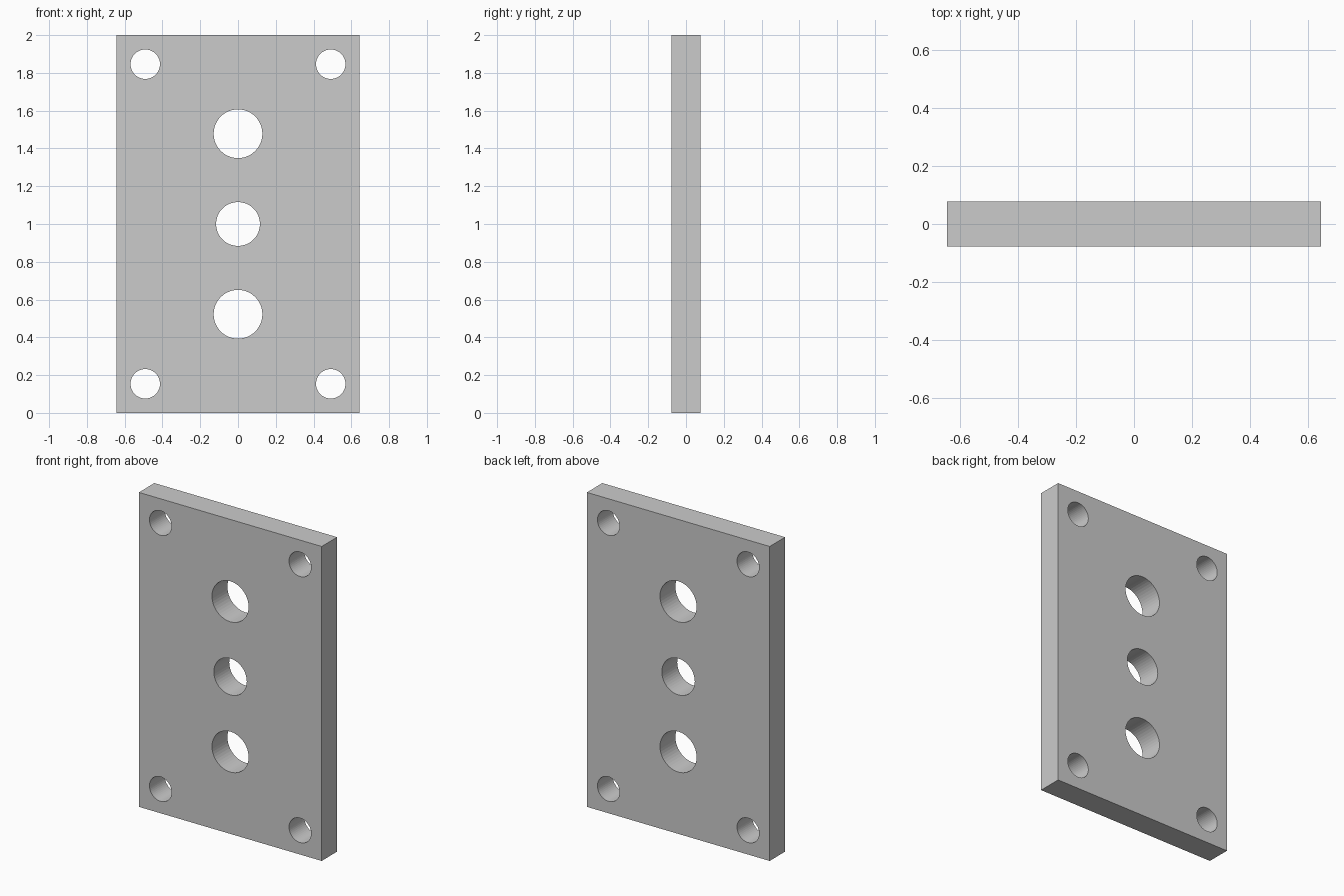
import bpy, bmesh
from math import radians
from mathutils import Matrix, Vector

if "Cube" in bpy.data.objects:
    bpy.data.objects.remove(bpy.data.objects["Cube"])

W, D, H = 1.286, 0.155, 2.0


def mesh_object(name, bm):
    mesh = bpy.data.meshes.new(name)
    bm.to_mesh(mesh)
    bm.free()
    obj = bpy.data.objects.new(name, mesh)
    bpy.context.collection.objects.link(obj)
    return obj


def add_drill(bm, x, z, radius):
    # cylinder along y, passing right through the plate
    matrix = Matrix.Translation((x, 0, z)) @ Matrix.Rotation(radians(90), 4, 'X')
    bmesh.ops.create_cone(bm, cap_ends=True, segments=48, radius1=radius,
                          radius2=radius, depth=D * 3, matrix=matrix)


# flat rectangular plate
bm = bmesh.new()
bmesh.ops.create_cube(bm, size=1, matrix=Matrix.Translation((0, 0, H / 2))
                      @ Matrix.Diagonal(Vector((W, D, H, 1))))
plate = mesh_object("plate", bm)

# drills: centre hole, two larger holes, four corner screw holes
bm = bmesh.new()
add_drill(bm, 0, H / 2, 0.116)
for side in (-1, 1):
    add_drill(bm, 0, H / 2 + side * 0.478, 0.129)
    for x in (-0.491, 0.491):
        add_drill(bm, x, H / 2 + side * 0.846, 0.078)
drills = mesh_object("hole_cutter", bm)
drills.hide_render = True

# cut the holes, then remove the helper
cut = plate.modifiers.new("holes", 'BOOLEAN')
cut.operation = 'DIFFERENCE'
cut.solver = 'EXACT'
cut.object = drills
bpy.context.view_layer.objects.active = plate
plate.select_set(True)
bpy.ops.object.modifier_apply(modifier=cut.name)
bpy.data.objects.remove(drills)
